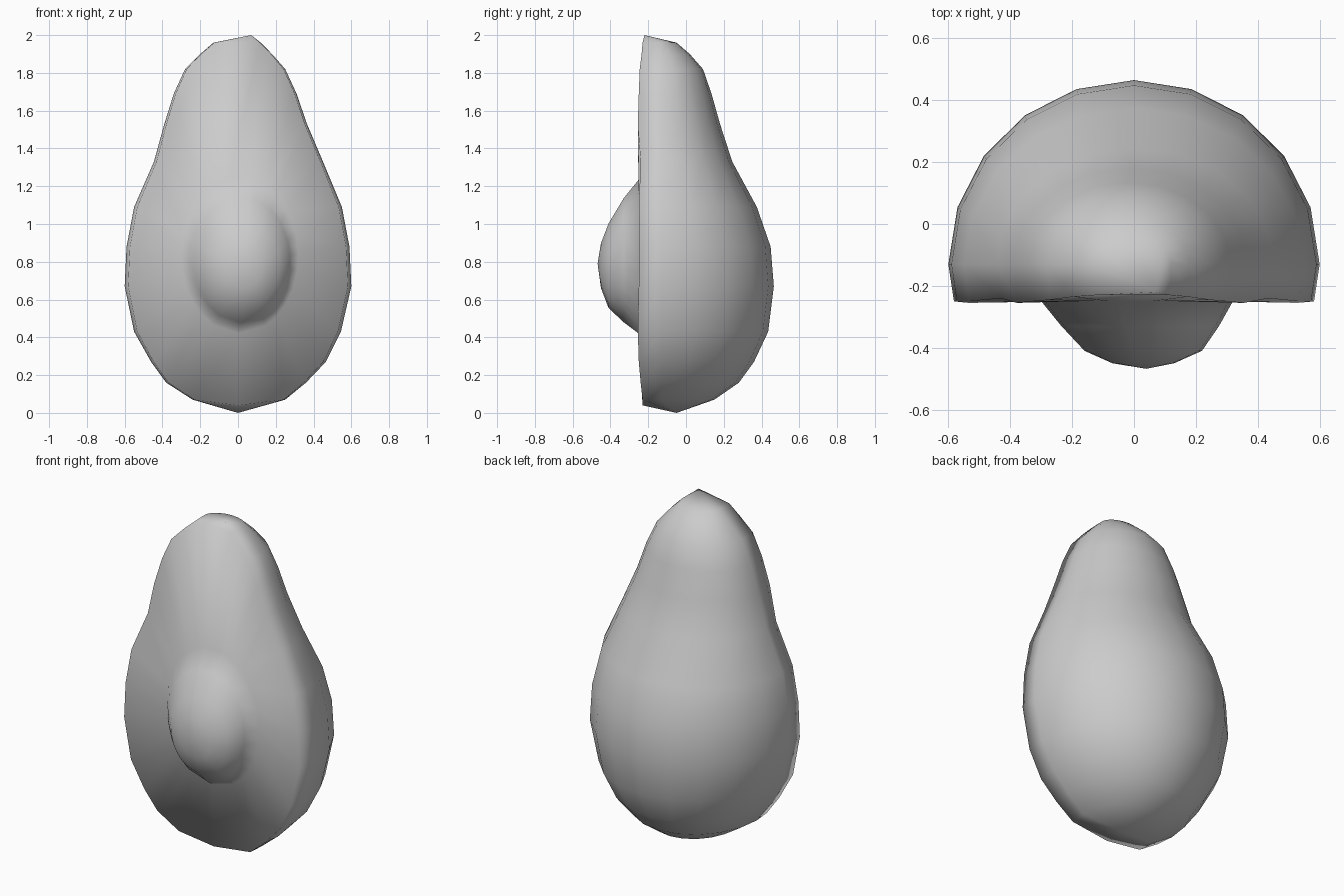
import bpy, bmesh
from math import sin, cos, pi, atan2

if "Cube" in bpy.data.objects:
    bpy.data.objects.remove(bpy.data.objects["Cube"])

# Body rows: z, left x, right x, back y, cut-face y
ROWS = [
    (0.07, -0.24, 0.25, 0.15, -0.23),
    (0.16, -0.38, 0.36, 0.28, -0.24),
    (0.27, -0.46, 0.465, 0.36, -0.25),
    (0.43, -0.55, 0.545, 0.435, -0.255),
    (0.67, -0.60, 0.60, 0.465, -0.25),
    (0.88, -0.59, 0.59, 0.448, -0.25),
    (1.09, -0.55, 0.55, 0.375, -0.25),
    (1.33, -0.445, 0.45, 0.245, -0.24),
    (1.53, -0.39, 0.365, 0.18, -0.255),
    (1.69, -0.34, 0.31, 0.135, -0.25),
    (1.82, -0.28, 0.25, 0.09, -0.245),
    (1.90, -0.20, 0.18, 0.02, -0.235),
    (1.96, -0.13, 0.12, -0.05, -0.23),
]
MID_Y = -0.13
STEPS = 10

bm = bmesh.new()


def face(*v):
    bm.faces.new(v)


# Rounded skin: each row runs from the right rim around the back to the left rim
rows = []
for z, xl, xr, yb, yf in ROWS:
    c, r = (xl + xr) / 2, (xr - xl) / 2
    row = [bm.verts.new((c + r * 0.97, yf, z))]
    for i in range(STEPS + 1):
        a = pi * i / STEPS
        row.append(bm.verts.new((c + r * cos(a), MID_Y + (yb - MID_Y) * sin(a), z)))
    row.append(bm.verts.new((c - r * 0.97, yf, z)))
    rows.append(row)
for lo, hi in zip(rows, rows[1:]):
    for i in range(len(lo) - 1):
        face(lo[i], lo[i + 1], hi[i + 1], hi[i])

# Bottom and top caps
bottom = bm.verts.new((0, -0.05, 0))
rim_low = bm.verts.new((0, -0.23, 0.04))
rim_top = bm.verts.new((0.07, -0.22, 2.0))
loop = [rim_low] + rows[0]
for a, b in zip(loop, loop[1:] + loop[:1]):
    face(a, b, bottom)
for a, b in zip(rows[-1], rows[-1][1:]):
    face(a, b, rim_top)
face(rows[-1][-1], rows[-1][0], rim_top)

# Cut face running from the rim in to the stone
rim = [rim_low] + [r[0] for r in rows] + [r[-1] for r in reversed(rows)]
PX, PZ = 0.01, 0.83


def ring(cx, cz, rx, rz, y):
    out = []
    for v in rim:
        a = atan2((v.co.z - PZ) / 1.0, (v.co.x - PX) / 0.62)
        out.append(bm.verts.new((cx + rx * cos(a), y, cz + rz * sin(a))))
    return out


# Stone bulging out of the cut face
loops = [rim,
         ring(PX, PZ, 0.31, 0.41, -0.25),
         ring(0.02, 0.81, 0.255, 0.33, -0.33),
         ring(0.03, 0.78, 0.19, 0.225, -0.41),
         ring(0.03, 0.78, 0.10, 0.12, -0.45)]
for o, n in zip(loops, loops[1:]):
    for i in range(len(rim)):
        j = (i + 1) % len(rim)
        face(o[i], o[j], n[j], n[i])
tip = bm.verts.new((0.04, -0.468, 0.79))
for i in range(len(rim)):
    face(loops[-1][i], loops[-1][(i + 1) % len(rim)], tip)

bmesh.ops.recalc_face_normals(bm, faces=bm.faces)
for f in bm.faces:
    f.smooth = True
mesh = bpy.data.meshes.new("halved_fruit_with_stone")
bm.to_mesh(mesh)
bm.free()
obj = bpy.data.objects.new("halved_fruit_with_stone", mesh)
bpy.context.collection.objects.link(obj)
